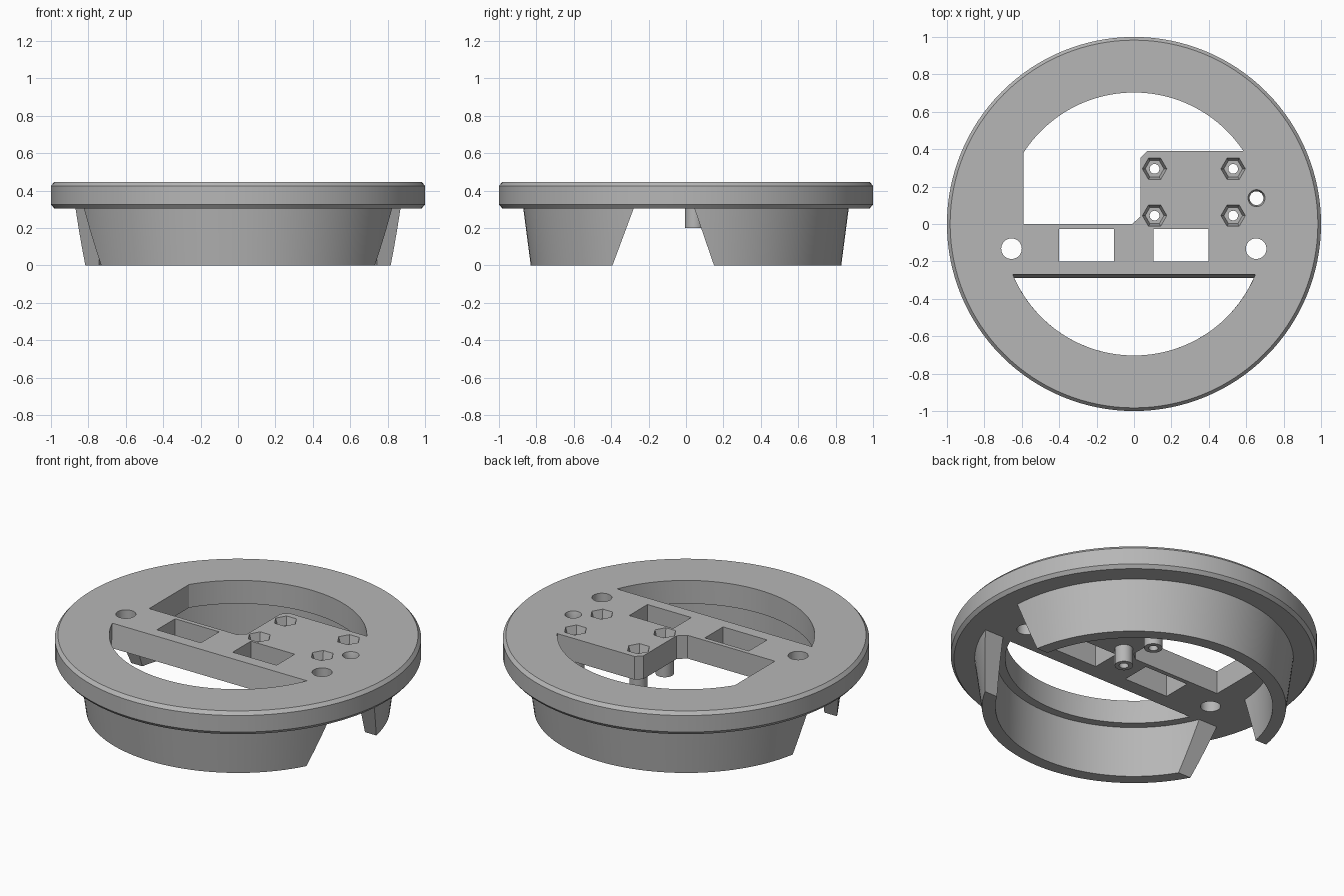
import bpy, bmesh
from math import sin, cos, pi, asin

cube = bpy.data.objects.get("Cube")
if cube:
    bpy.data.objects.remove(cube, do_unlink=True)

grey = bpy.data.materials.new("matte grey")
grey.use_nodes = True
GREY = (0.47, 0.47, 0.47, 1)
grey.diffuse_color = GREY
grey.node_tree.nodes["Principled BSDF"].inputs["Base Color"].default_value = GREY

BASE, TOP = 0.305, 0.445     # underside and top of the disc
HOLE = 0.703                 # radius of the round opening


def ring(r, z, x=0, y=0, n=128):
    return [(x + r * cos(2 * pi * i / n), y + r * sin(2 * pi * i / n), z) for i in range(n)]


def arc(a0, a1, n=48):
    return [(HOLE * cos(a0 + (a1 - a0) * i / n), HOLE * sin(a0 + (a1 - a0) * i / n)) for i in range(n + 1)]


def loft(name, rings):
    """Closed solid through rings that have equal point counts."""
    bm = bmesh.new()
    loops = [[bm.verts.new(p) for p in r] for r in rings]
    n = len(loops[0])
    for a, b in zip(loops, loops[1:]):
        for i in range(n):
            j = (i + 1) % n
            bm.faces.new((a[i], a[j], b[j], b[i]))
    bm.faces.new(loops[0][::-1])
    bm.faces.new(loops[-1])
    bmesh.ops.recalc_face_normals(bm, faces=bm.faces)
    me = bpy.data.meshes.new(name)
    bm.to_mesh(me)
    bm.free()
    me.materials.append(grey)
    ob = bpy.data.objects.new(name, me)
    bpy.context.collection.objects.link(ob)
    return ob


def prism(outline, z0=BASE - 0.1, z1=TOP + 0.1):
    return loft("cutter", [[(x, y, z) for x, y in outline] for z in (z0, z1)])


def drill(r, x, y, z0=0.1, z1=0.6, n=32):
    return loft("cutter", [ring(r, z0, x, y, n), ring(r, z1, x, y, n)])


def cut(ob, cutters):
    for c in cutters:
        c.hide_render = True
        m = ob.modifiers.new("cut", "BOOLEAN")
        m.operation, m.solver, m.object = "DIFFERENCE", "EXACT", c
    bpy.context.view_layer.update()
    dg = bpy.context.evaluated_depsgraph_get()
    me = bpy.data.meshes.new_from_object(ob.evaluated_get(dg))
    ob.modifiers.clear()
    ob.data = me
    for c in cutters:
        bpy.data.objects.remove(c, do_unlink=True)


# Chamfered disc
disc = loft("disc_plate", [ring(0.983, BASE), ring(1, BASE + 0.02),
                           ring(1, TOP - 0.02), ring(0.983, TOP)])

# Rear opening, stepped around the mounting plate
left, step, shelf = -0.592, 0.035, 0.39
rear = arc(asin(shelf / HOLE), pi - asin(0.3795 / HOLE))
rear += [(left, 0), (-0.01, 0), (step, 0.04), (step, 0.355), (0.07, shelf)]

# Front opening with a leaning straight wall
def front_outline(z):
    y = -0.27 - 0.02 * (TOP - z) / (TOP - BASE)
    a = asin(y / HOLE)
    return [(px, py, z) for px, py in arc(a, -pi - a)]

cutters = [prism(rear), loft("cutter", [front_outline(BASE - 0.1), front_outline(TOP + 0.1)])]

# Rectangular windows
for x0, x1 in ((-0.4, -0.107), (0.105, 0.397)):
    cutters.append(prism([(x0, -0.2), (x1, -0.2), (x1, -0.027), (x0, -0.027)]))

# Round holes, the rear one countersunk
for x in (-0.655, 0.653):
    cutters.append(drill(0.055, x, -0.132))
cutters.append(drill(0.037, 0.655, 0.138))
cutters.append(loft("cutter", [ring(0.037, TOP - 0.03, 0.655, 0.138, 32),
                               ring(0.047, TOP + 0.005, 0.655, 0.138, 32)]))

# Hexagonal nut pockets with bolt holes
posts = [(x, y) for x in (0.11, 0.53) for y in (0.045, 0.295)]
for x, y in posts:
    cutters.append(drill(0.026, x, y))
    cutters.append(loft("cutter", [ring(0.05, TOP - 0.05, x, y, 6),
                                   ring(0.067, TOP + 0.005, x, y, 6)]))
cut(disc, cutters)

# Tapered skirt, split into front and rear parts by a slanted gap
skirt = loft("skirt", [ring(0.83, 0), ring(0.872, BASE + 0.015)])
bore = loft("cutter", [ring(0.758, -0.1), ring(0.75, 0.5)])
gap = [(-0.43, -0.1), (0.184, -0.1), (0.012, 0.4), (-0.244, 0.4)]
cut(skirt, [bore, loft("cutter", [[(x, y, z) for y, z in gap] for x in (-1.2, 1.2)])])

# Tubular standoffs under the mounting plate
parts = [disc, skirt]
for i, (x, y) in enumerate(posts):
    post = loft(f"standoff_{i + 1}", [ring(0.05, 0.2, x, y, 32), ring(0.05, BASE, x, y, 32)])
    cut(post, [drill(0.026, x, y)])
    parts.append(post)

bpy.ops.object.select_all(action="DESELECT")
for ob in parts:
    ob.select_set(True)
bpy.context.view_layer.objects.active = disc
bpy.ops.object.shade_smooth_by_angle(angle=pi / 7)
